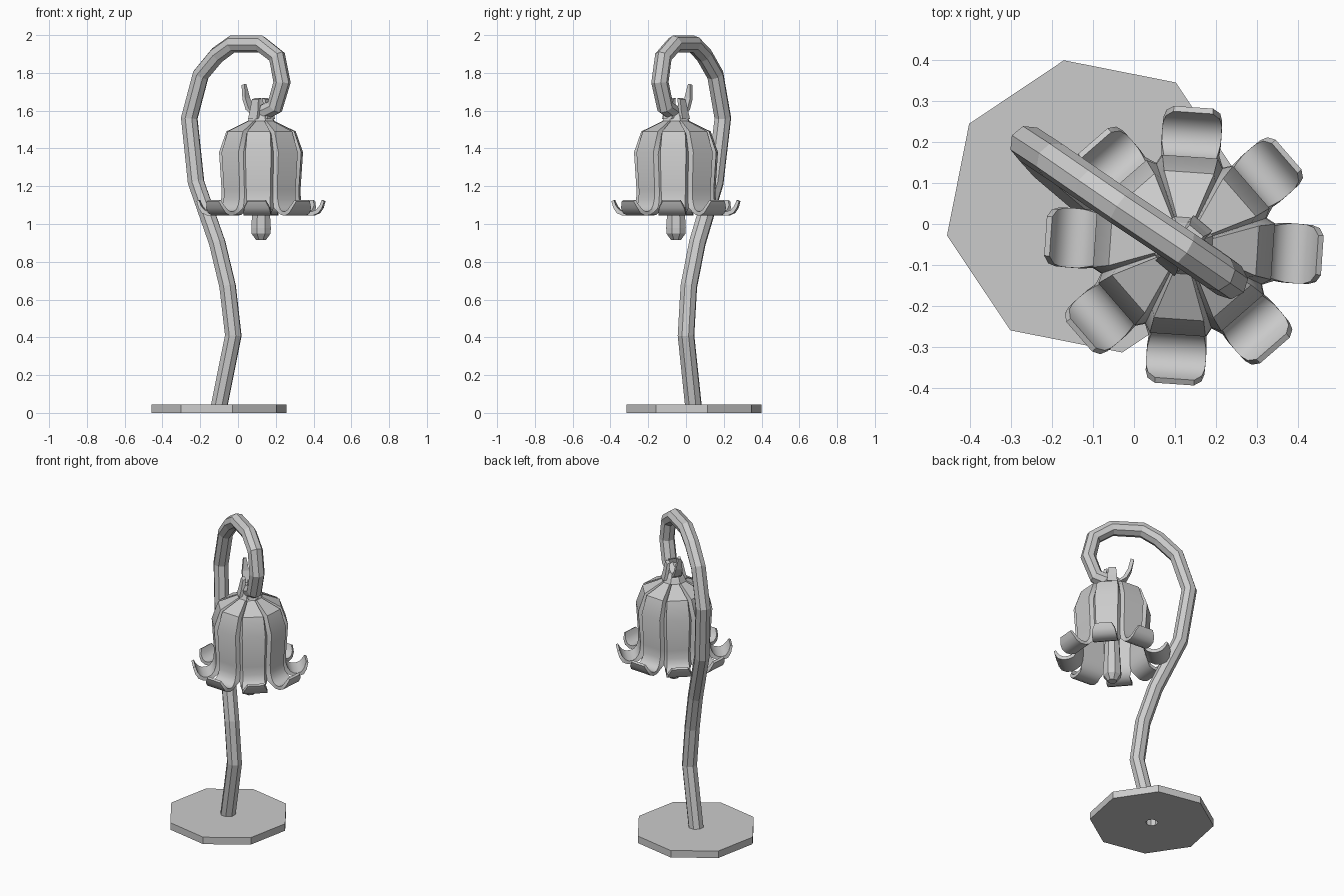
import bpy, bmesh, math
from mathutils import Vector, Matrix

if "Cube" in bpy.data.objects:
    bpy.data.objects.remove(bpy.data.objects["Cube"])

BELL = Vector((0.122, -0.053, 0))      # bell axis
TAN = math.tan(math.pi / 8)


def finish(name, bm, smooth=None):
    bmesh.ops.recalc_face_normals(bm, faces=bm.faces)
    me = bpy.data.meshes.new(name)
    bm.to_mesh(me)
    bm.free()
    ob = bpy.data.objects.new(name, me)
    bpy.context.collection.objects.link(ob)
    if smooth:
        bpy.ops.object.select_all(action='DESELECT')
        ob.select_set(True)
        bpy.context.view_layer.objects.active = ob
        bpy.ops.object.shade_smooth_by_angle(angle=math.radians(smooth))
    return ob


def lathe(name, profile, sides, centre, start=0.0, closed=False):
    """Faceted solid of revolution from (radius, z) pairs."""
    bm = bmesh.new()
    rings = []
    for r, z in profile:
        rings.append([bm.verts.new((centre[0] + r * math.cos(start + 2 * math.pi * i / sides),
                                    centre[1] + r * math.sin(start + 2 * math.pi * i / sides), z))
                      for i in range(sides)])
    pairs = list(zip(rings, rings[1:] + rings[:1])) if closed else list(zip(rings, rings[1:]))
    for a, b in pairs:
        for i in range(sides):
            j = (i + 1) % sides
            bm.faces.new((a[i], a[j], b[j], b[i]))
    if not closed:
        bm.faces.new(rings[0])
        bm.faces.new(rings[-1])
    return finish(name, bm)


def blade(bm, outer, inner, angle):
    """Closed strip: rows of (radius, z, half width) on the outer and inner side."""
    rot = Matrix.Rotation(angle, 3, 'Z')
    rows = []
    for (r, z, w), (ri, zi, wi) in zip(outer, inner):
        rows.append([bm.verts.new(BELL + rot @ Vector(p)) for p in
                     ((r, -w, z), (r, w, z), (ri, wi, zi), (ri, -wi, zi))])
    for a, b in zip(rows, rows[1:]):
        for i in range(4):
            j = (i + 1) % 4
            bm.faces.new((a[i], a[j], b[j], b[i]))
    bm.faces.new(rows[0])
    bm.faces.new(rows[-1])


# Octagonal foot with a small hole under the stem
lathe("base", [(0.364, 0), (0.364, 0.045), (0.036, 0.045), (0.036, 0)], 8,
      (-0.10, 0.043), math.radians(11.3), closed=True)

# Hooked stem
path = [(-0.105, 0.042, 0.01), (-0.025, 0.0, 0.41), (-0.055, 0.015, 0.67),
        (-0.11, 0.06, 0.90), (-0.222, 0.155, 1.22), (-0.258, 0.195, 1.56),
        (-0.197, 0.155, 1.79), (-0.11, 0.095, 1.895), (-0.03, 0.04, 1.953),
        (0.12, -0.06, 1.953), (0.207, -0.12, 1.885), (0.233, -0.138, 1.75),
        (0.195, -0.11, 1.62), (0.10, -0.045, 1.575)]
cu = bpy.data.curves.new("stem", 'CURVE')
cu.dimensions = '3D'
cu.bevel_depth = 0.046
cu.bevel_resolution = 2
sp = cu.splines.new('POLY')
sp.points.add(len(path) - 1)
for p, co in zip(sp.points, path):
    p.co = (*co, 1)
sp.use_smooth = False
stem = bpy.data.objects.new("stem", cu)
bpy.context.collection.objects.link(stem)
bpy.ops.object.select_all(action='DESELECT')
stem.select_set(True)
bpy.context.view_layer.objects.active = stem
bpy.ops.object.convert(target='MESH')

# Bell of eight petals with bevelled sides and smoothly curled tips
outer = [(.04, 1.56, .012), (.18, 1.49, .061), (.218, 1.38, .068), (.205, 1.18, .064),
         (.207, 1.13, .063), (.216, 1.10, .064), (.232, 1.078, .068), (.252, 1.068, .072),
         (.275, 1.066, .073), (.297, 1.076, .072), (.314, 1.097, .066), (.326, 1.127, .048)]
inner = [(.035, 1.535), (.16, 1.47), (.195, 1.37), (.182, 1.17), (.185, 1.12),
         (.197, 1.085), (.218, 1.06, .070), (.247, 1.047, .073), (.28, 1.045, .073),
         (.310, 1.058, .072), (.328, 1.085, .066), (.339, 1.12, .048)]
inner = [p if len(p) == 3 else (*p, p[0] * TAN) for p in inner]
bm = bmesh.new()
for k in range(8):
    blade(bm, outer, inner, math.radians(-4 + 45 * k))
finish("bell_petals", bm, 35)

# Clapper hanging inside the bell
lathe("pistil", [(0.028, 0.915), (0.055, 0.95), (0.056, 0.98), (0.05, 1.07), (0.03, 1.50)],
      8, BELL, math.radians(22.5))

# Calyx cap with one tall curled sepal and three short upright ones
lathe("calyx", [(0.075, 1.545), (0.06, 1.575), (0.04, 1.60)], 8, BELL, math.radians(18.5))
tall = [(.04, 1.575, .025), (.085, 1.605, .025), (.112, 1.66, .02), (.128, 1.735, .008)]
short = [(.072, 1.555, .03), (.06, 1.60, .028), (.048, 1.66, .022)]
bm = bmesh.new()
for shape, angles in ((tall, (140,)), (short, (50, 230, 320))):
    for a in angles:
        blade(bm, shape, [(r - .02, z + .006, w) for r, z, w in shape], math.radians(a))
finish("sepals", bm)
